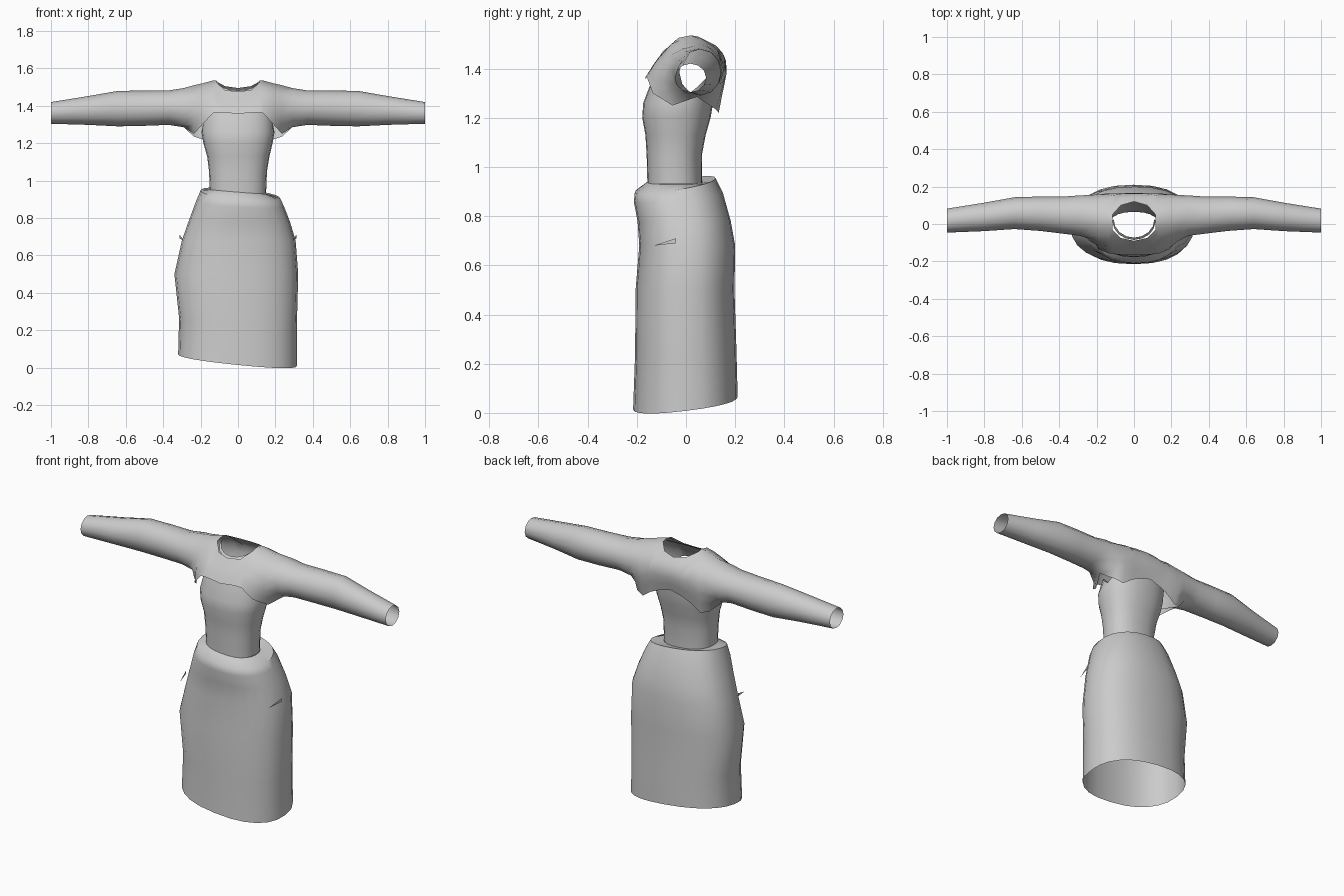
import bpy, math

if "Cube" in bpy.data.objects:
    bpy.data.objects.remove(bpy.data.objects["Cube"])

fabric = bpy.data.materials.new("grey_fabric")
fabric.diffuse_color = (0.6, 0.6, 0.6, 1)
fabric.use_nodes = True
fabric.node_tree.nodes["Principled BSDF"].inputs["Base Color"].default_value = fabric.diffuse_color


def add_mesh(name, verts, faces, angle=50):
    me = bpy.data.meshes.new(name)
    me.from_pydata(verts, [], faces)
    me.validate()
    me.materials.append(fabric)
    ob = bpy.data.objects.new(name, me)
    bpy.context.collection.objects.link(ob)
    bpy.ops.object.select_all(action='DESELECT')
    ob.select_set(True)
    bpy.context.view_layer.objects.active = ob
    bpy.ops.object.shade_smooth_by_angle(angle=math.radians(angle))
    return ob


def signed_pow(v, p):
    return math.copysign(abs(v) ** p, v)


def garment_tube(name, rings, n=24, power=0.85, lift=0.0):
    """Loft rings of (z, x0, x1, y0, y1, tilt_x, tilt_y); lift raises the last ring front and back."""
    verts, faces = [], []
    for r, (z, x0, x1, y0, y1, tx, ty) in enumerate(rings):
        for i in range(n):
            a = 2 * math.pi * i / n
            x = (x0 + x1) / 2 + (x1 - x0) / 2 * signed_pow(math.cos(a), power)
            y = (y0 + y1) / 2 + (y1 - y0) / 2 * signed_pow(math.sin(a), power)
            up = lift * min(1, 1.3 * abs(math.sin(a))) if r == len(rings) - 1 else 0
            verts.append((x, y, z + tx * x + ty * y + up))
    for r in range(len(rings) - 1):
        for i in range(n):
            j = (i + 1) % n
            faces.append((r * n + i, r * n + j, (r + 1) * n + j, (r + 1) * n + i))
    return add_mesh(name, verts, faces)


# Skirt: slanted open hem, full hips, small shelf closing onto the waist
garment_tube("skirt", [
    (0.04, -0.32, 0.315, -0.215, 0.21, -0.10, 0.12),
    (0.25, -0.315, 0.315, -0.207, 0.205, -0.05, 0.05),
    (0.50, -0.34, 0.322, -0.205, 0.197, 0, 0),
    (0.68, -0.30, 0.308, -0.19, 0.20, 0, 0),
    (0.78, -0.265, 0.278, -0.197, 0.182, 0, 0),
    (0.88, -0.225, 0.245, -0.212, 0.15, -0.05, 0.1),
    (0.935, -0.20, 0.225, -0.208, 0.12, -0.10, 0.17),
    (0.94, -0.15, 0.15, -0.155, 0.068, -0.08, 0),
])

# Bodice: fitted waist and bust, top edge tucked under the yoke
garment_tube("bodice", [
    (0.93, -0.15, 0.15, -0.157, 0.066, 0, 0),
    (1.05, -0.155, 0.155, -0.160, 0.065, 0, 0),
    (1.13, -0.165, 0.168, -0.165, 0.080, 0, 0),
    (1.20, -0.185, 0.185, -0.178, 0.100, 0, 0),
    (1.26, -0.195, 0.195, -0.174, 0.110, 0, 0),
    (1.285, -0.19, 0.19, -0.130, 0.120, 0, 0),
], lift=0.09)

# Yoke and sleeves: cross-sections along x, from front hem over the top to back hem
K = 12


def resample(pts, n):
    """Place n points evenly along a polyline."""
    d = [0]
    for a, b in zip(pts, pts[1:]):
        d.append(d[-1] + math.dist(a, b))
    out = []
    for i in range(n):
        t = d[-1] * i / (n - 1)
        k = max(j for j in range(len(pts) - 1) if d[j] <= t + 1e-9)
        f = min(1, (t - d[k]) / (d[k + 1] - d[k]))
        out.append(tuple(p + (q - p) * f for p, q in zip(pts[k], pts[k + 1])))
    return out


def sleeve(cy, cz, ry, rz):
    ang = [2 * math.pi * i / K for i in range(K + 1)]
    return [(cy - ry * math.sin(a), cz - rz * math.cos(a)) for a in ang]


def neck(front, top, back):
    return resample(front, 6) + [top] + resample(back, 6)


def shoulder(front, back):
    return resample(front, 7) + resample(back, 7)[1:]


half = [
    (0.0, neck([(-0.165, 1.355), (-0.13, 1.42), (-0.09, 1.475)], (0.02, 1.5),
               [(0.12, 1.495), (0.162, 1.45), (0.165, 1.39), (0.145, 1.31)])),
    (0.07, neck([(-0.165, 1.365), (-0.13, 1.42), (-0.075, 1.485)], (0.02, 1.52),
                [(0.10, 1.505), (0.16, 1.45), (0.165, 1.38), (0.142, 1.29)])),
    (0.115, neck([(-0.16, 1.365), (-0.13, 1.42), (-0.03, 1.525)], (0.02, 1.535),
                 [(0.05, 1.53), (0.155, 1.455), (0.165, 1.38), (0.14, 1.27)])),
    (0.135, shoulder([(-0.157, 1.36), (-0.13, 1.42), (-0.06, 1.5), (0.02, 1.535)],
                     [(0.02, 1.535), (0.10, 1.505), (0.155, 1.45), (0.165, 1.38), (0.138, 1.26)])),
    (0.19, shoulder([(-0.135, 1.30), (-0.12, 1.39), (-0.06, 1.48), (0.02, 1.52)],
                    [(0.02, 1.52), (0.11, 1.49), (0.155, 1.44), (0.162, 1.37), (0.133, 1.22)])),
    (0.235, shoulder([(-0.055, 1.25), (-0.095, 1.34), (-0.07, 1.45), (0.03, 1.51)],
                     [(0.03, 1.51), (0.12, 1.48), (0.155, 1.42), (0.155, 1.34), (0.12, 1.235)])),
    (0.29, sleeve(0.045, 1.39, 0.108, 0.105)),
    (0.37, sleeve(0.047, 1.39, 0.10, 0.092)),
    (0.50, sleeve(0.055, 1.387, 0.092, 0.094)),
    (0.64, sleeve(0.058, 1.385, 0.085, 0.095)),
    (0.80, sleeve(0.038, 1.375, 0.076, 0.077)),
    (1.0, sleeve(0.018, 1.362, 0.064, 0.058)),
]
sections = [(-x, s) for x, s in reversed(half[1:])] + half
verts = [(x, y, z) for x, s in sections for y, z in s]
faces = []
for c in range(len(sections) - 1):
    neck_strip = max(abs(sections[c][0]), abs(sections[c + 1][0])) < 0.12
    for i in range(K):
        if neck_strip and i in (5, 6):
            continue  # neck opening
        a, b = c * (K + 1) + i, (c + 1) * (K + 1) + i
        faces.append((a, a + 1, b + 1, b))
yoke = add_mesh("yoke_and_sleeves", verts, faces)

# Join each sleeve along its underside seam
import bmesh
bm = bmesh.new()
bm.from_mesh(yoke.data)
bmesh.ops.remove_doubles(bm, verts=bm.verts, dist=0.0005)
bmesh.ops.recalc_face_normals(bm, faces=bm.faces)
bm.to_mesh(yoke.data)
bm.free()

# Neckband: thin inner strip just below the neck edge at the front
band = []
for i in range(9):
    a = math.pi * i / 8
    x, y = 0.115 * math.cos(a), 0.015 - 0.10 * math.sin(a)
    z = 1.52 - 0.05 * math.sin(a)
    band += [(x, y, z), (x * 0.95, y + 0.012, z + 0.012)]
add_mesh("neckband", band, [(2 * i, 2 * i + 2, 2 * i + 3, 2 * i + 1) for i in range(8)])

# Small pocket folds on the hips
for side in (-1, 1):
    add_mesh("hip_fold", [(side * 0.29, -0.13, 0.68), (side * 0.312, -0.04, 0.71),
                          (side * 0.312, -0.04, 0.69)], [(0, 1, 2)])
